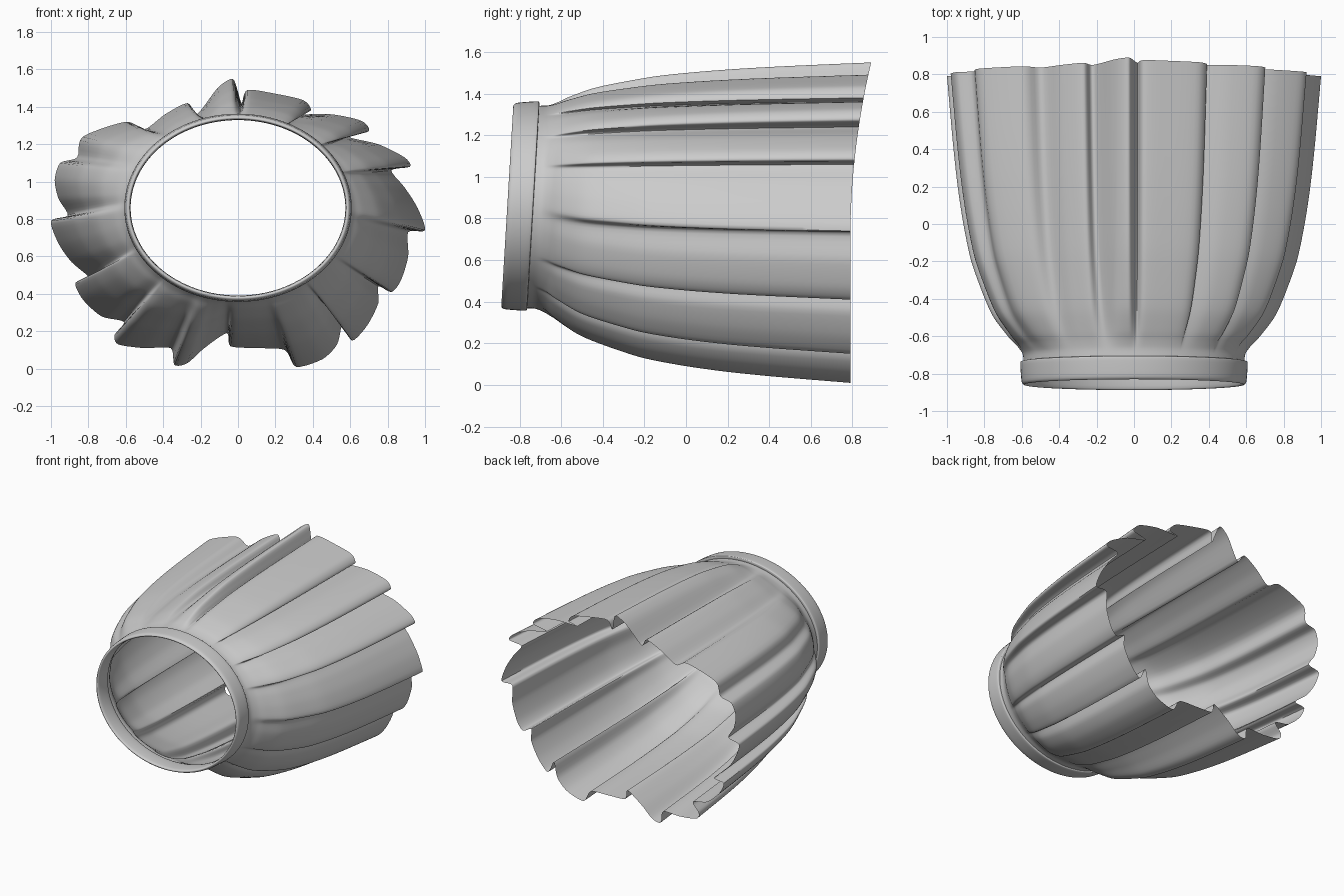
import bpy, bmesh, math
from mathutils import Vector

if "Cube" in bpy.data.objects:
    bpy.data.objects.remove(bpy.data.objects["Cube"])


def spline(pts, n, closed=False, tension=0.4):
    """Smooth curve through 2D points, n samples per segment."""
    m, out = len(pts), []
    get = lambda i: Vector(pts[i % m] if closed else pts[max(0, min(m - 1, i))])
    for i in range(m if closed else m - 1):
        a, b, c, d = (get(i + k) for k in (-1, 0, 1, 2))
        for k in range(n):
            t = k / n
            out.append((2*t**3 - 3*t**2 + 1) * b + (t**3 - 2*t**2 + t) * tension * (c - a)
                       + (3*t**2 - 2*t**3) * c + (t**3 - t**2) * tension * (d - b))
    if not closed:
        out.append(get(m - 1))
    return out


def loft(name, rows, wrap_rows=False, angle=50):
    """Skin closed rings of points into one smooth object."""
    bm = bmesh.new()
    vr = [[bm.verts.new(p) for p in r] for r in rows]
    n = len(vr[0])
    for j in range(len(vr) if wrap_rows else len(vr) - 1):
        a, b = vr[j], vr[(j + 1) % len(vr)]
        for i in range(n):
            bm.faces.new((a[i], a[(i + 1) % n], b[(i + 1) % n], b[i]))
    bmesh.ops.recalc_face_normals(bm, faces=bm.faces)
    me = bpy.data.meshes.new(name)
    bm.to_mesh(me)
    bm.free()
    ob = bpy.data.objects.new(name, me)
    bpy.context.collection.objects.link(ob)
    bpy.ops.object.select_all(action='DESELECT')
    ob.select_set(True)
    bpy.context.view_layer.objects.active = ob
    bpy.ops.object.shade_smooth_by_angle(angle=math.radians(angle))
    return ob


# Zigzag hem outline (x, z), clockwise from the top, one row per pleat
hem = [
    (.2, 1.47), (.35, 1.435), (.39, 1.38), (.32, 1.36),
    (.5, 1.36), (.66, 1.325), (.70, 1.27), (.59, 1.24),
    (.75, 1.2), (.89, 1.13), (.92, 1.08), (.82, 1.06),
    (.89, .97), (.96, .86), (1.0, .74), (.91, .73),
    (.91, .6), (.87, .47), (.82, .41), (.75, .44),
    (.75, .35), (.69, .23), (.61, .15), (.56, .24),
    (.53, .13), (.45, .05), (.31, .01), (.25, .1),
    (.1, .11), (-.04, .12), (-.06, .19),
    (-.18, .11), (-.27, .03), (-.34, .02), (-.36, .11),
    (-.5, .11), (-.64, .13), (-.66, .18), (-.61, .25),
    (-.73, .28), (-.83, .37), (-.87, .46), (-.79, .48),
    (-.89, .57), (-.96, .67), (-1.0, .79), (-.91, .82),
    (-.96, .91), (-.98, 1.01), (-.95, 1.1), (-.86, 1.13),
    (-.83, 1.24), (-.6, 1.32), (-.5, 1.28),
    (-.39, 1.36), (-.27, 1.42), (-.22, 1.36),
    (-.11, 1.5), (-.03, 1.55), (.0, 1.48), (.02, 1.42), (.05, 1.49)]
outline = spline(hem, 5, closed=True)

# Matching positions around the cuff: always advancing, so folds close up there
raw, prev = [], None
for p in outline:
    a = math.pi / 2 - math.atan2((p.y - .78) / .77, p.x)
    if prev is not None:
        a = prev + (a - prev + math.pi) % (2 * math.pi) - math.pi
    raw.append(a)
    prev = a
N = len(raw)
ring, last = [], -9
for i in range(N):
    w = [raw[(i + k) % N] + 2 * math.pi * ((i + k) // N) for k in range(-5, 6)]
    last = max(last + .002, sum(w) / len(w))
    ring.append(last)

# Flare of the pleated body: (distance along, share of the spread)
flare = spline([(0, 0), (.04, .005), (.07, .08), (.1, .19), (.165, .38), (.23, .5), (.36, .68),
                (.49, .785), (.62, .86), (.75, .915), (.88, .96), (1, 1)], 4)
body = []
for s, f in flare:
    row = []
    for a, p in zip(ring, outline):
        hx, hz = max(-1, min(1, p.x)), max(0, p.y)
        hy = .79 + .1 * (max(0, hz - .7) / .85) ** 2
        cx, cz = .592 * math.sin(a), .855 + .487 * math.cos(a)
        cy = -.79 + .06 * (cz - .36)
        row.append((cx + (hx - cx) * f, cy + (hy - cy) * s, cz + (hz - cz) * f))
    body.append(row)
loft("pleated_body", body, angle=60)

# Cuff band: rounded section swept round a tilted ellipse (radius offset, y)
section = spline([(-.012, -.889), (0, -.875), (.005, -.83), (.008, -.775), (.002, -.765),
                  (-.022, -.77), (-.026, -.83), (-.022, -.88)], 3, closed=True)
cuff = []
for o, y in section:
    row = []
    for i in range(128):
        a = 2 * math.pi * i / 128
        z = .86 + (.495 + o) * math.cos(a)
        row.append(((.6 + o) * math.sin(a), y + .06 * (z - .36), z))
    cuff.append(row)
loft("cuff_band", cuff, wrap_rows=True)
